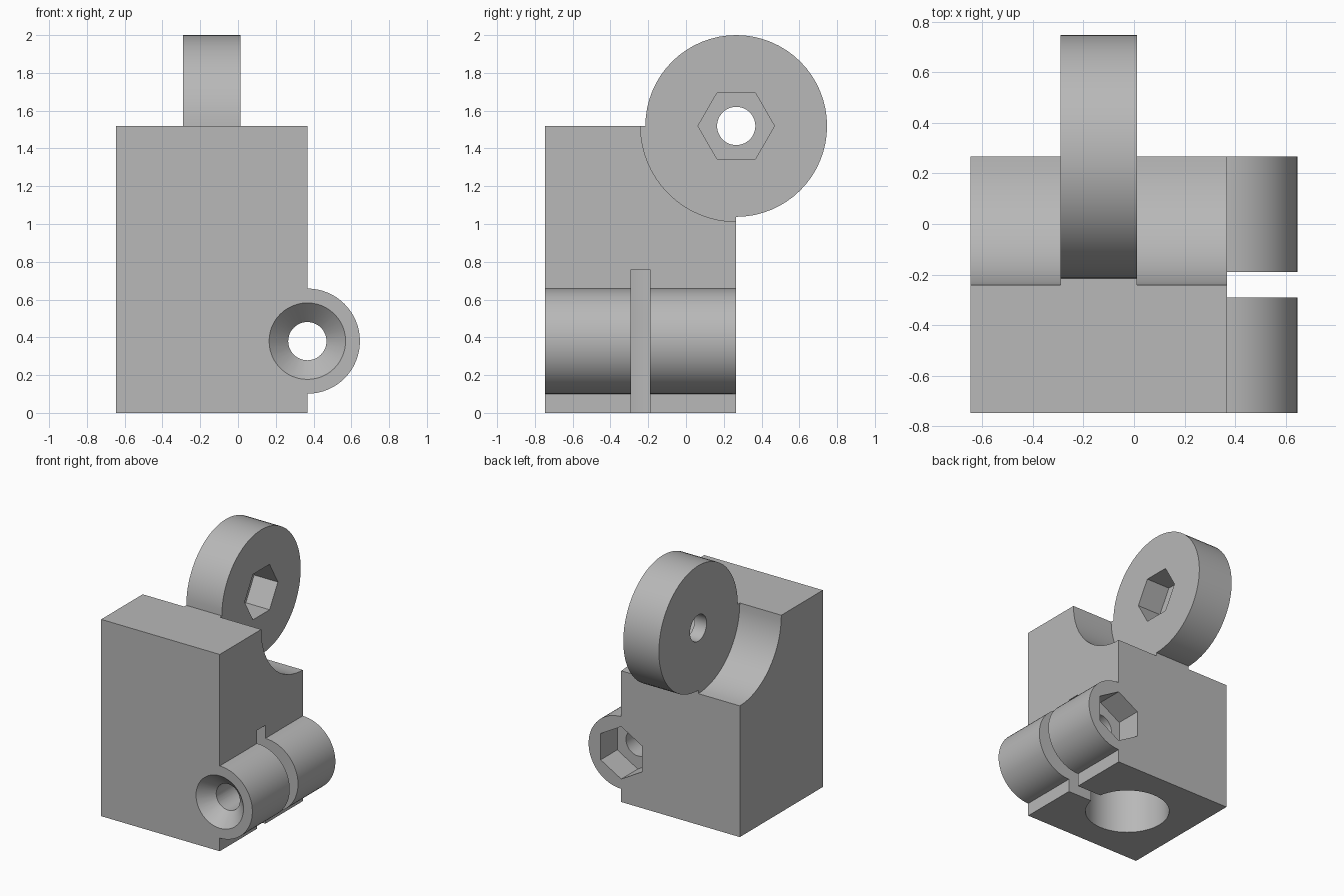
import bpy, bmesh, math
from mathutils import Vector

default = bpy.data.objects.get("Cube")
if default:
    bpy.data.objects.remove(default, do_unlink=True)

MM = 2 / 79                      # design unit
X0, X1 = -25.5 * MM, 14.5 * MM   # body width
Y0, Y1 = -29.5 * MM, 10.5 * MM   # body depth
H = 60 * MM                      # body height
MID_X, MID_Y = (X0 + X1) / 2, (Y0 + Y1) / 2
SCREW_Z = 15 * MM
E = 0.02                         # cutter overshoot

grey = bpy.data.materials.new("plain grey")
grey.use_nodes = True
colour = (0.48, 0.48, 0.48, 1)
grey.diffuse_color = colour
grey.node_tree.nodes["Principled BSDF"].inputs["Base Color"].default_value = colour


def add_object(name, bm):
    bmesh.ops.recalc_face_normals(bm, faces=bm.faces)
    mesh = bpy.data.meshes.new(name)
    bm.to_mesh(mesh)
    bm.free()
    mesh.materials.append(grey)
    obj = bpy.data.objects.new(name, mesh)
    bpy.context.scene.collection.objects.link(obj)
    return obj


def box(name, low, high):
    bm = bmesh.new()
    bmesh.ops.create_cube(bm, size=1)
    low, high = Vector(low), Vector(high)
    for v in bm.verts:
        v.co = (low + high) / 2 + v.co * (high - low)
    return add_object(name, bm)


def rod(name, axis, centre, start, end, r0, r1=None, sides=64, turn=0.0):
    """Round or hexagonal bar along an axis; centre gives the other two coordinates."""
    r1 = r0 if r1 is None else r1
    others = [i for i in range(3) if i != axis]
    bm = bmesh.new()
    rings = []
    for pos, r in ((start, r0), (end, r1)):
        ring = []
        for i in range(sides):
            a = turn + math.tau * i / sides
            co = [0, 0, 0]
            co[axis] = pos
            co[others[0]] = centre[0] + r * math.cos(a)
            co[others[1]] = centre[1] + r * math.sin(a)
            ring.append(bm.verts.new(co))
        rings.append(ring)
        bm.faces.new(ring)
    for i in range(sides):
        j = (i + 1) % sides
        bm.faces.new((rings[0][i], rings[0][j], rings[1][j], rings[1][i]))
    return add_object(name, bm)


def combine(target, tool, operation):
    tool.hide_render = True
    mod = target.modifiers.new(tool.name, 'BOOLEAN')
    mod.operation = operation
    mod.solver = 'EXACT'
    mod.object = tool
    bpy.context.view_layer.objects.active = target
    bpy.ops.object.modifier_apply(modifier=mod.name)
    bpy.data.objects.remove(tool, do_unlink=True)


# Block with a rounded cove on each side of the wheel
bracket = box("clamp_bracket", (X0, Y0, 0), (X1, Y1, H))
wheel_centre = (Y1, H)
wheel_low, wheel_high = MID_X - 6 * MM, MID_X + 6 * MM
for start, end in ((X0 - E, wheel_low), (wheel_high, X1 + E)):
    combine(bracket, rod("cove", 0, wheel_centre, start, end, 20 * MM), 'DIFFERENCE')

# Hinge wheel and clamp barrel fused to the block
combine(bracket, rod("hinge_wheel", 0, wheel_centre, wheel_low, wheel_high, 19 * MM), 'UNION')
screw_centre = (X1, SCREW_Z)
combine(bracket, rod("clamp_barrel", 1, screw_centre, Y0, Y1, 11 * MM), 'UNION')

# Tube socket in the base and the clamp slot leading into it
cutters = [
    rod("tube_socket", 2, (MID_X, MID_Y), -E, 30 * MM, 11.9 * MM),
    box("clamp_slot", (MID_X, MID_Y - 2 * MM, -E), (X1 + 12 * MM, MID_Y + 2 * MM, 30 * MM)),
    # Wheel bolt hole and nut pocket
    rod("wheel_hole", 0, wheel_centre, wheel_low - E, wheel_high + E, 4 * MM, sides=48),
    rod("wheel_nut", 0, wheel_centre, wheel_high - 8 * MM, wheel_high + E, 8 * MM, sides=6),
    # Clamp screw hole, countersink and nut pocket
    rod("screw_hole", 1, screw_centre, Y0 - E, Y1 + E, 4 * MM, sides=48),
    rod("countersink", 1, screw_centre, Y0 - MM, Y0 + 4.5 * MM, 9 * MM, 3.5 * MM, sides=48),
    rod("screw_nut", 1, screw_centre, Y1 - 8 * MM, Y1 + E, 8 * MM, sides=6, turn=math.pi / 6),
]
for cutter in cutters:
    combine(bracket, cutter, 'DIFFERENCE')

# Smooth curved walls, sharp edges
bpy.ops.object.select_all(action='DESELECT')
bracket.select_set(True)
bpy.context.view_layer.objects.active = bracket
bpy.ops.object.shade_smooth_by_angle(angle=math.radians(30))
